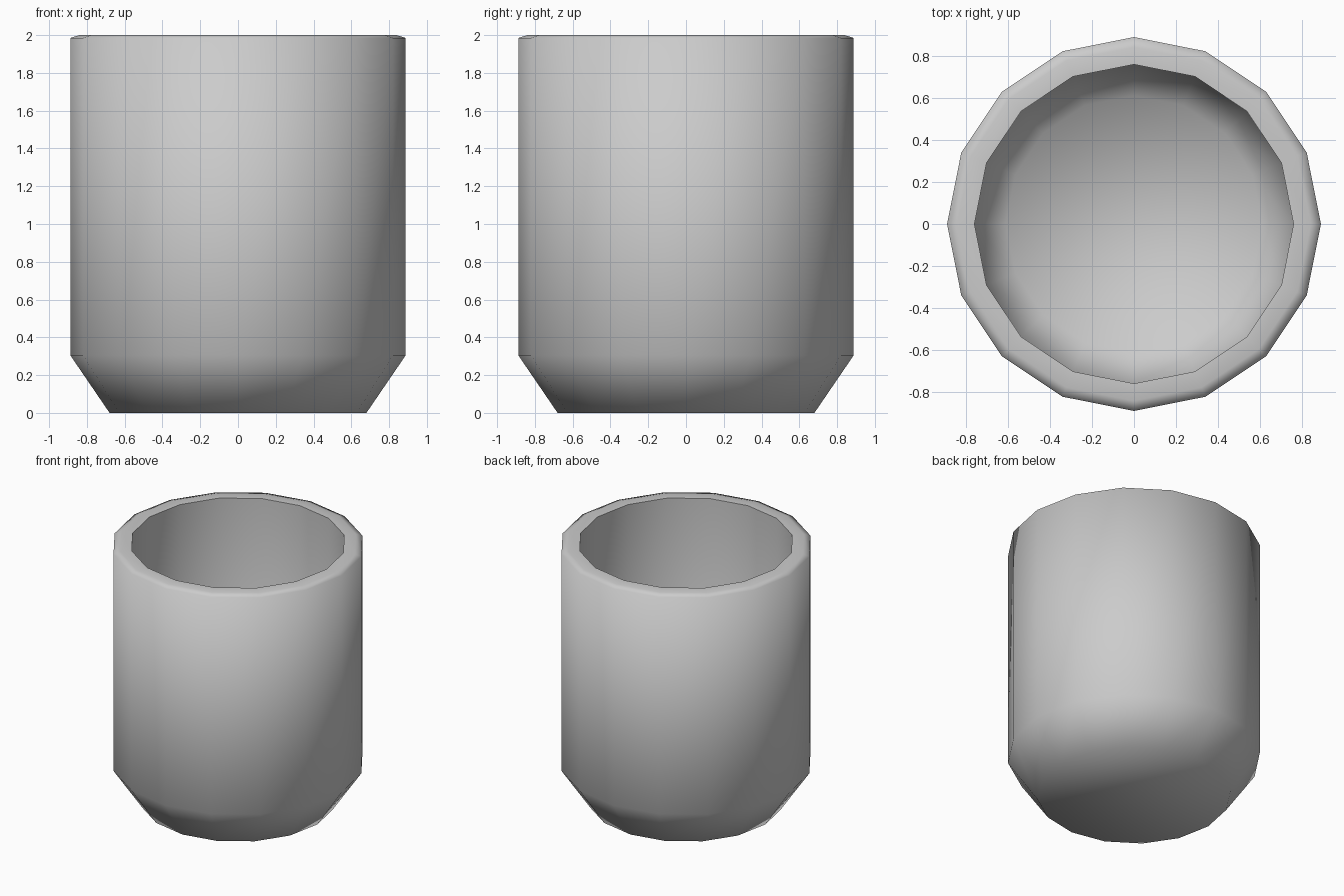
import bpy, bmesh, math

if "Cube" in bpy.data.objects:
    bpy.data.objects.remove(bpy.data.objects["Cube"])

SIDES = 16

# Cup profile (radius, height): outside base up over the rim and down to the inner floor
profile = [(0.68, 0.0), (0.888, 0.305), (0.888, 1.985), (0.84, 2.0),
           (0.758, 2.0), (0.758, 0.345), (0.61, 0.13)]

bm = bmesh.new()
rings = []
for r, z in profile:
    rings.append([bm.verts.new((r * math.cos(2 * math.pi * i / SIDES),
                                r * math.sin(2 * math.pi * i / SIDES), z))
                  for i in range(SIDES)])

# Walls between neighbouring rings
for a, b in zip(rings, rings[1:]):
    for i in range(SIDES):
        j = (i + 1) % SIDES
        bm.faces.new((a[i], a[j], b[j], b[i]))

# Underside and inner floor
bm.faces.new(rings[0][::-1])
bm.faces.new(rings[-1])
bmesh.ops.recalc_face_normals(bm, faces=bm.faces)

mesh = bpy.data.meshes.new("cup")
bm.to_mesh(mesh)
bm.free()
cup = bpy.data.objects.new("cup", mesh)
bpy.context.collection.objects.link(cup)

# Smooth body with a crisp inner rim
bpy.context.view_layer.objects.active = cup
cup.select_set(True)
bpy.ops.object.shade_smooth_by_angle(angle=math.radians(75))
